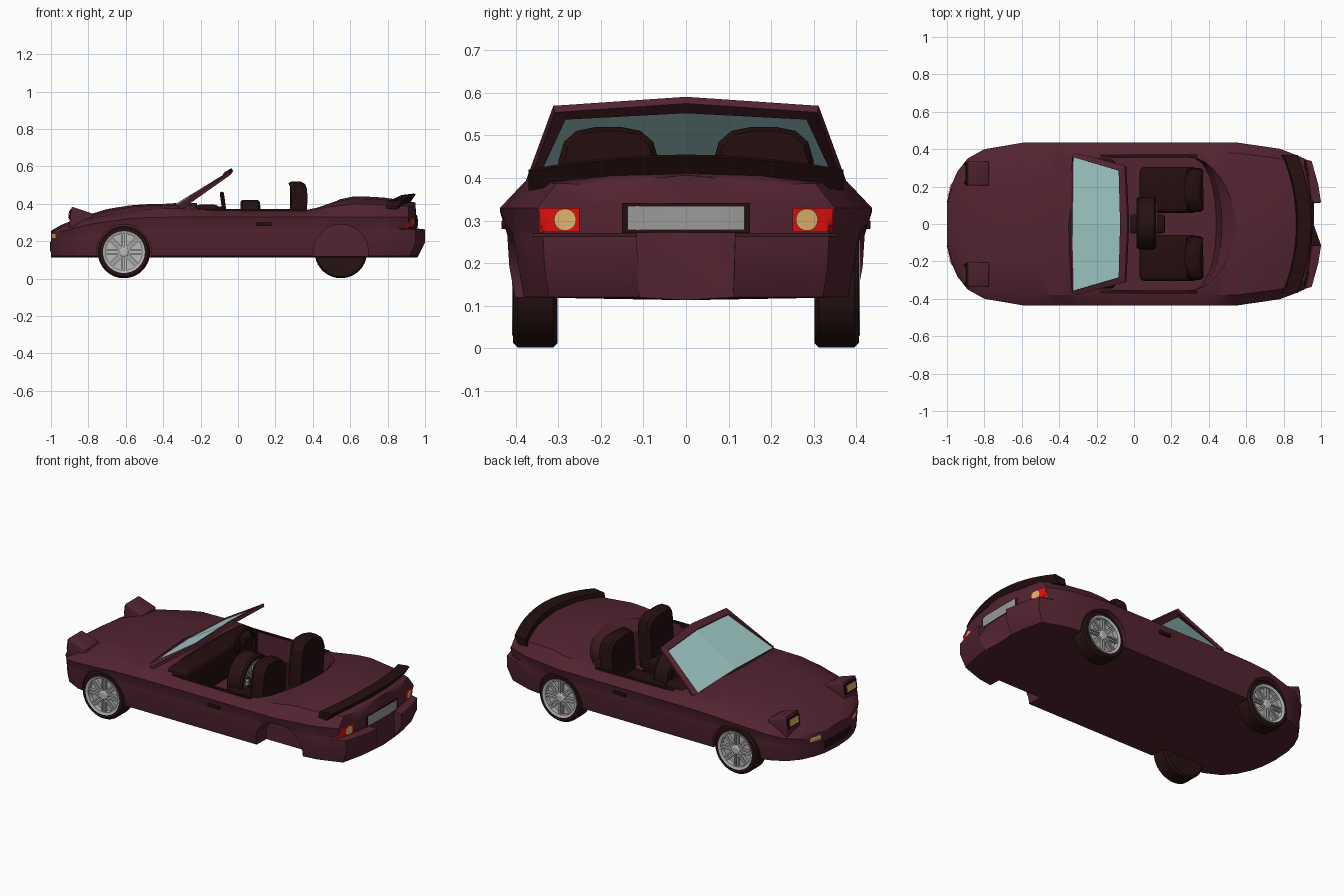
import bpy, bmesh, math
from mathutils import Vector, Matrix
from mathutils.bvhtree import BVHTree

if "Cube" in bpy.data.objects:
    bpy.data.objects.remove(bpy.data.objects["Cube"])


def mat(name, r, g, b):
    m = bpy.data.materials.new(name)
    m.diffuse_color = (r, g, b, 1)
    m.use_nodes = True
    m.node_tree.nodes["Principled BSDF"].inputs["Base Color"].default_value = m.diffuse_color
    return m


BODY = mat("maroon paint", .085, .017, .03)
DARK = mat("dark trim", .018, .0045, .005)
TIRE = mat("tire rubber", .02, .006, .006)
GLASS = mat("pale glass", .36, .60, .59)
RIM = mat("wheel metal", .48, .48, .48)
RED = mat("red lens", .75, .005, .005)
AMBER = mat("amber lens", .75, .46, .16)
PLATE = mat("grey plate", .32, .32, .32)


def finish(name, bm, m, smooth=True):
    bmesh.ops.recalc_face_normals(bm, faces=bm.faces)
    me = bpy.data.meshes.new(name)
    bm.to_mesh(me)
    bm.free()
    ob = bpy.data.objects.new(name, me)
    bpy.context.collection.objects.link(ob)
    me.materials.append(m)
    if smooth:
        shade(ob)
    return ob


def shade(ob):
    bpy.ops.object.select_all(action='DESELECT')
    ob.select_set(True)
    bpy.context.view_layer.objects.active = ob
    bpy.ops.object.shade_smooth_by_angle(angle=math.radians(30))


def loft(bm, rings, caps=True):
    vs = [[bm.verts.new(p) for p in r] for r in rings]
    n = len(vs[0])
    for a, b in zip(vs, vs[1:]):
        for i in range(n):
            bm.faces.new((a[i], a[(i + 1) % n], b[(i + 1) % n], b[i]))
    if caps:
        bm.faces.new(vs[0])
        bm.faces.new(vs[-1])


def box(name, lo, hi, m, bevel=0.0, move=None):
    bm = bmesh.new()
    bmesh.ops.create_cube(bm, size=1)
    for v in bm.verts:
        v.co = Vector([lo[i] + (v.co[i] + .5) * (hi[i] - lo[i]) for i in range(3)])
        if move:
            v.co = Vector(move(*v.co))
    if bevel:
        bmesh.ops.bevel(bm, geom=bm.edges[:], offset=bevel, segments=3, profile=.5, affect='EDGES')
    return finish(name, bm, m)


def lerp(table, x):
    for (x0, a), (x1, b) in zip(table, table[1:]):
        if x <= x1:
            return a + (b - a) * max(0, (x - x0) / (x1 - x0))
    return table[-1][1]


# Body shell: plan half-width, crease, shoulder and centre-line heights along x
W = [(-1, .12), (-.98, .2), (-.945, .28), (-.89, .35), (-.8, .4), (-.58, .437), (.54, .437),
     (.78, .402), (.95, .35), (.985, .22), (1, .12)]
ZC = [(-1, .225), (-.95, .25), (-.8, .29), (-.55, .325), (-.3, .33), (1, .33)]
ZS = [(-1, .245), (-.95, .272), (-.8, .32), (-.5, .372), (-.3, .375), (-.1, .362), (.35, .36), (.5, .385), (.62, .40), (1, .385)]
ZT = [(-1, .255), (-.95, .285), (-.85, .325), (-.7, .372), (-.55, .396), (-.2, .405), (.3, .38), (.42, .39),
      (.6, .44), (.75, .437), (1, .407)]
xs = [-1, -.98, -.945, -.89, -.85, -.8, -.7, -.58, -.5, -.4, -.3, -.2, -.1, .1, .3, .36, .42, .5, .54, .62, .7, .78, .87, .95, .985, 1]
rings = []
for x in xs:
    w, zc, zs, zt = (lerp(t, x) for t in (W, ZC, ZS, ZT))
    row = lambda k: .12 + (zc - .12) * k
    half = [(.92, .12), (.95, row(.35)), (.96, row(.68)), (.96, row(.71)), (1, row(1)), (.87, zs), (.5, zt - .3 * (zt - zs))]
    pts = [(0, .113)] + half + [(0, zt)] + [(-a, z) for a, z in reversed(half)]
    ring = []
    for a, z in pts:
        px = x
        if x > .8 and z > .264:      # tail panel sits behind the bumper ledge
            px -= .05 * (x - .8) / .2
        if z < .13:                  # tucked-in lower lip
            px -= .04 * max(0, x - .8) / .2
        ring.append((px, a * w, z))
    rings.append(ring)
bm = bmesh.new()
loft(bm, rings)
bmesh.ops.recalc_face_normals(bm, faces=bm.faces)
tree = BVHTree.FromBMesh(bm)
body = finish("car_body", bm, BODY, False)


# Cut out the cockpit and the wheel wells
def cut(bm):
    c = finish("cutter", bm, BODY, False)
    c.hide_render = True
    md = body.modifiers.new("cut", 'BOOLEAN')
    md.operation, md.solver, md.object = 'DIFFERENCE', 'EXACT', c
    bpy.context.view_layer.objects.active = body
    bpy.ops.object.modifier_apply(modifier=md.name)
    bpy.data.objects.remove(c)


bm = bmesh.new()
levels = []
for z, rear in ((.16, .44), (.35, .47), (.45, .57), (.65, .6)):
    arc = [(.27 + (rear - .27) * math.cos(t) ** .7, .358 * math.sin(t)) for t in
           [math.pi / 2 * k / 8 for k in range(8)]]
    half = arc + [(.27, .358), (-.22, .35)]
    levels.append([(x, y, z) for x, y in half] + [(x, -y, z) for x, y in reversed(half[1:])])
loft(bm, levels)
cut(bm)
AXLES = (-.61, .55)
for x in AXLES:
    for s in (1, -1):
        bm = bmesh.new()
        loft(bm, [[(x + .147 * math.cos(a), s * y, .143 + .147 * math.sin(a)) for a in
                   [math.tau * k / 40 for k in range(40)]] for y in (.31, .6)])
        cut(bm)
shade(body)


# Wheels: three mounted, the fourth lies loose in the cockpit
def wheel(name, centre, outward):
    M = Matrix.Translation(centre) @ Vector(outward).to_track_quat('Z', 'Y').to_matrix().to_4x4()

    def lathe(part, prof, m, n=40):
        bm = bmesh.new()
        loft(bm, [[M @ Vector((r * math.cos(math.tau * k / n), r * math.sin(math.tau * k / n), z))
                   for k in range(n)] for r, z in prof])
        finish(name + part, bm, m)
    lathe("_tire", [(.11, -.052), (.13, -.052), (.14, -.042), (.14, .042), (.13, .052), (.112, .052), (.108, .02)], TIRE)
    lathe("_rim", [(.098, .022), (.098, .05), (.112, .055), (.112, .022)], RIM)
    lathe("_hub", [(.028, .02), (.028, .046), (.018, .052)], RIM, 20)
    bm = bmesh.new()
    for k in range(8):
        for d in (-.009, .009):
            T = Matrix.Rotation(math.tau * k / 8, 4, 'Z') @ Matrix.Translation((.062, d, .038))
            bmesh.ops.create_cube(bm, size=1, matrix=M @ T @ Matrix.Diagonal((.085, .009, .016, 1)))
    finish(name + "_spokes", bm, RIM)


wheel("front_wheel_a", (-.61, -.354, .142), (0, -1, 0))
wheel("front_wheel_b", (-.61, .354, .142), (0, 1, 0))
wheel("rear_wheel", (.55, .354, .142), (0, 1, 0))
wheel("loose_wheel", (.065, .005, .28), (1, 0, 0))

# Windscreen frame and glass
outer = [(-.31, .378, .375), (-.045, .31, .562), (-.03, 0, .583), (-.045, -.31, .562), (-.31, -.378, .375), (-.35, 0, .395)]
inner = [(-.325, .357, .387), (-.078, .285, .545), (-.07, 0, .56), (-.078, -.285, .545), (-.325, -.357, .387), (-.33, 0, .402)]
bm = bmesh.new()
loft(bm, [outer, inner], False)
frame = finish("windscreen_frame", bm, BODY, False)
sol = frame.modifiers.new("thickness", 'SOLIDIFY')
sol.thickness, sol.offset = .018, 0
bm = bmesh.new()
v = [bm.verts.new(p) for p in inner]
bm.faces.new((v[0], v[1], v[2], v[5]))
bm.faces.new((v[5], v[2], v[3], v[4]))
finish("windscreen_glass", bm, GLASS, False)

# Seats, dashboard, console and trim
for s in (1, -1):
    y = s * .182
    box("seat_cushion", (.03, y - .122, .16), (.34, y + .122, .27), DARK, .025)
    bm = bmesh.new()
    ring = []
    for (dy, z) in ((-.115, .2), (-.118, .44), (-.105, .485), (-.075, .511), (-.03, .52),
                    (.03, .52), (.075, .511), (.105, .485), (.118, .44), (.115, .2)):
        ring.append((dy, z))
    layers = [(.262, .9), (.28, 1), (.325, 1), (.345, .9)]
    loft(bm, [[(x + .10 * (z - .4) * .5 + .1 * (dy / .118) ** 2 * .25, y + dy * k, .2 + (z - .2) * (.97 if k < 1 else 1))
               for dy, z in ring] for x, k in layers])
    finish("seat_back", bm, DARK)
    box("door_trim", (-.18, s * .364 - .008, .345), (.34, s * .364 + .008, .371), DARK)
    box("door_handle", (.10, s * .427 - .007, .28), (.18, s * .427 + .007, .30), DARK, .003)
box("dashboard", (-.23, -.345, .2), (-.10, .345, .395), DARK, .025)
box("centre_console", (-.02, -.05, .16), (.165, .05, .30), DARK, .012)
box("steering_column", (-.12, .165, .355), (-.075, .195, .385), DARK)
bpy.ops.mesh.primitive_torus_add(major_radius=.08, minor_radius=.011, major_segments=28, minor_segments=8,
                                 location=(-.075, .18, .375), rotation=(0, math.radians(82), 0))
bpy.context.object.name = "steering_wheel"
bpy.context.object.data.materials.append(DARK)
shade(bpy.context.object)

# Rear spoiler: a swept blade curving round the tail
bm = bmesh.new()
rings = []
for k in range(17):
    t = k / 8 - 1
    x, z = .925 - .075 * t * t, .455 - .035 * t ** 2
    rings.append([(x + a, .37 * t, z + b) for a, b in ((-.06, -.045), (-.005, -.05), (.025, -.005), (.015, 0), (-.05, -.008))])
loft(bm, rings)
finish("rear_spoiler", bm, DARK)

# Raised headlight pods
for s in (1, -1):
    y = s * .27

    def wedge(x, yy, z):
        if z > .33:
            return (x + (.015 if x < -.85 else 0), yy, .385 if x < -.85 else .347)
        return (x, yy, z)
    box("headlight_pod", (-.905, y - .065, .27), (-.775, y + .065, .38), BODY, .008, wedge)
    box("headlight_frame", (-.907, y - .055, .315), (-.9, y + .055, .37), DARK, 0, lambda x, yy, z: (x + (z - .3) * .12, yy, z))
    box("headlight_lens", (-.911, y - .04, .325), (-.9, y + .04, .362), AMBER, 0, lambda x, yy, z: (x + (z - .3) * .12, yy, z))


# Thin panels laid on the nose and tail surface
def decal(name, y0, y1, z0, z1, m, lift, face=1, circle=False):
    bm = bmesh.new()
    if circle:
        bmesh.ops.create_circle(bm, segments=20, radius=.5, cap_ends=True, cap_tris=True)
    else:
        bmesh.ops.create_grid(bm, x_segments=8, y_segments=4, size=.5)
    for v in bm.verts:
        p = Vector((face * 2, y0 + (v.co.x + .5) * (y1 - y0), z0 + (v.co.y + .5) * (z1 - z0)))
        hit = tree.ray_cast(p, Vector((-face, 0, 0)))[0] or tree.find_nearest(Vector((face * .93, p.y, p.z)))[0]
        v.co = hit + Vector((face * lift, 0, 0))
    finish(name, bm, m)


decal("plate_surround", -.15, .15, .271, .341, DARK, .004)
decal("number_plate", -.138, .138, .278, .334, PLATE, .008)
decal("grille", -.13, .13, .145, .195, DARK, .004, -1)
for s in (1, -1):
    decal("tail_light", s * .25, s * .345, .273, .33, RED, .005)
    decal("tail_lamp", s * .258, s * .31, .276, .328, AMBER, .010, 1, True)
    decal("turn_signal", s * .15, s * .22, .215, .24, AMBER, .005, -1)
